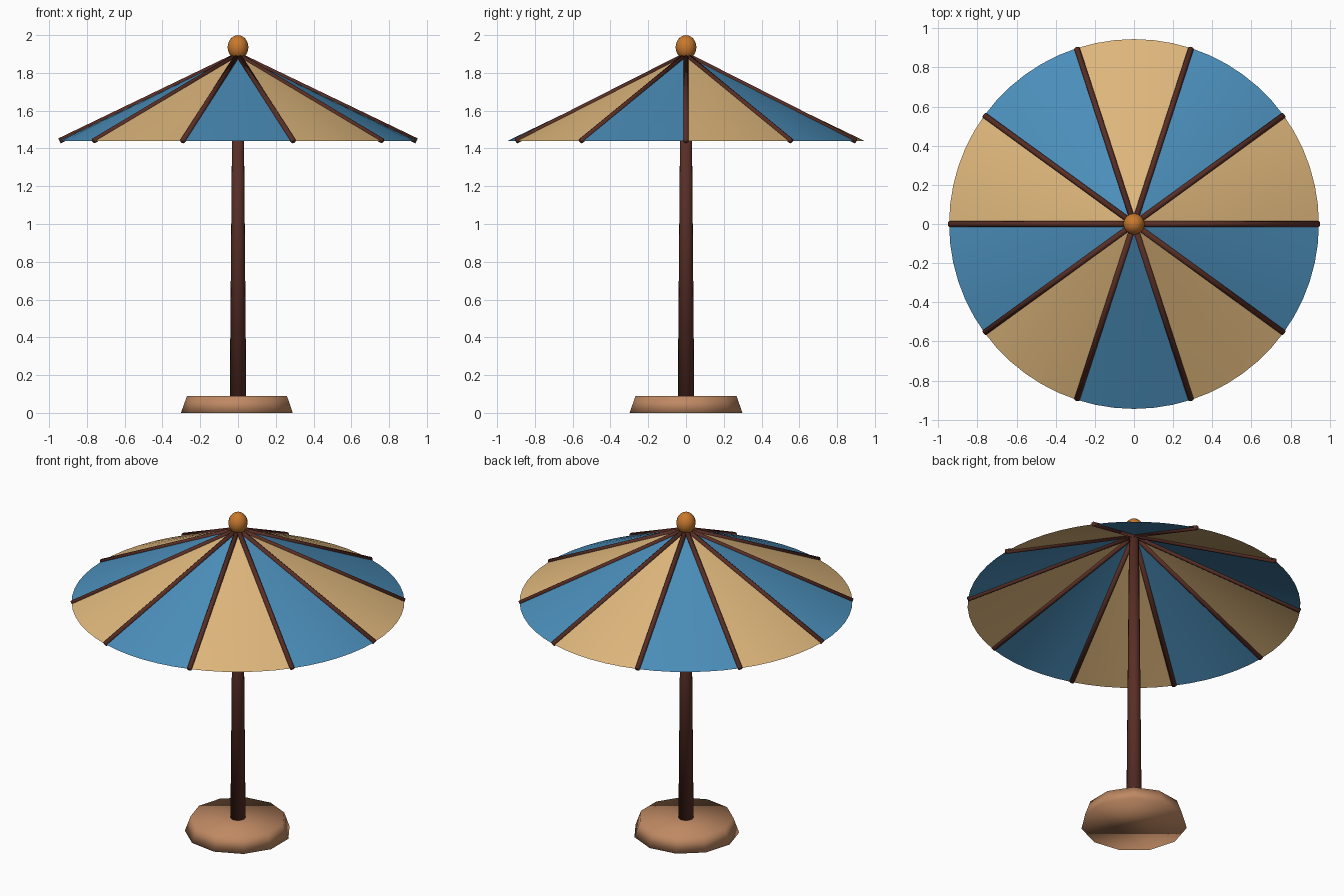
import bpy, bmesh
from math import cos, sin, pi
from mathutils import Vector

if "Cube" in bpy.data.objects:
    bpy.data.objects.remove(bpy.data.objects["Cube"], do_unlink=True)

PANELS, STEPS = 10, 6
RIM_R, RIM_Z, APEX_Z = 0.945, 1.44, 1.895


def material(name, rgb):
    m = bpy.data.materials.new(name)
    m.use_nodes = True
    m.diffuse_color = (*rgb, 1)
    m.node_tree.nodes["Principled BSDF"].inputs["Base Color"].default_value = (*rgb, 1)
    return m


def finish(name, bm, mats):
    mesh = bpy.data.meshes.new(name)
    for f in bm.faces:
        f.smooth = True
    bm.to_mesh(mesh)
    bm.free()
    obj = bpy.data.objects.new(name, mesh)
    bpy.context.collection.objects.link(obj)
    for m in mats:
        mesh.materials.append(m)
    return obj


def rod(name, start, end, r1, r2, sides, mat, turn=0):
    """Tapered closed cylinder from start to end."""
    start, end = Vector(start), Vector(end)
    bm = bmesh.new()
    bmesh.ops.create_cone(bm, cap_ends=True, segments=sides, radius1=r1,
                          radius2=r2, depth=(end - start).length)
    obj = finish(name, bm, [mat])
    obj.location = (start + end) / 2
    if turn:
        obj.rotation_euler.z = turn
    else:
        obj.rotation_euler = (end - start).to_track_quat('Z', 'Y').to_euler()
    return obj


sand = material("sand cloth", (0.73, 0.47, 0.20))
blue = material("blue cloth", (0.07, 0.27, 0.49))
dark = material("dark wood", (0.10, 0.028, 0.019))
clay = material("light brown base", (0.52, 0.25, 0.125))
amber = material("amber knob", (0.58, 0.19, 0.027))

# Base: eleven-sided tapered block with a corner towards -x
rod("base", (0, 0, 0), (0, 0, 0.09), 0.302, 0.27, 11, clay, pi / 2)

# Pole
rod("pole", (0, 0, 0.05), (0, 0, APEX_Z), 0.044, 0.028, 16, dark)

# Canopy: open cone with alternating panels
bm = bmesh.new()
apex = bm.verts.new((0, 0, APEX_Z))
count = PANELS * STEPS
rim = [bm.verts.new((RIM_R * cos(2 * pi * i / count), RIM_R * sin(2 * pi * i / count), RIM_Z))
       for i in range(count)]
for i in range(count):
    face = bm.faces.new((apex, rim[i], rim[(i + 1) % count]))
    face.material_index = (i // STEPS) % 2
# Cone normals at the tip lie along each panel rather than straight up
bmesh.ops.split_edges(bm, edges=[e for e in bm.edges if apex in e.verts
                                 and len({f.material_index for f in e.link_faces}) == 2])
finish("canopy", bm, [sand, blue])

# Ribs along the panel seams
for i in range(PANELS):
    a = 2 * pi * i / PANELS
    rod(f"rib_{i + 1}", (0, 0, APEX_Z), (RIM_R * cos(a), RIM_R * sin(a), RIM_Z),
        0.0145, 0.0145, 8, dark)

# Knob on top
bm = bmesh.new()
bmesh.ops.create_uvsphere(bm, u_segments=16, v_segments=12, radius=0.055)
bmesh.ops.scale(bm, vec=(1, 1, 1.16), verts=bm.verts)
knob = finish("knob", bm, [amber])
knob.location.z = 1.936
